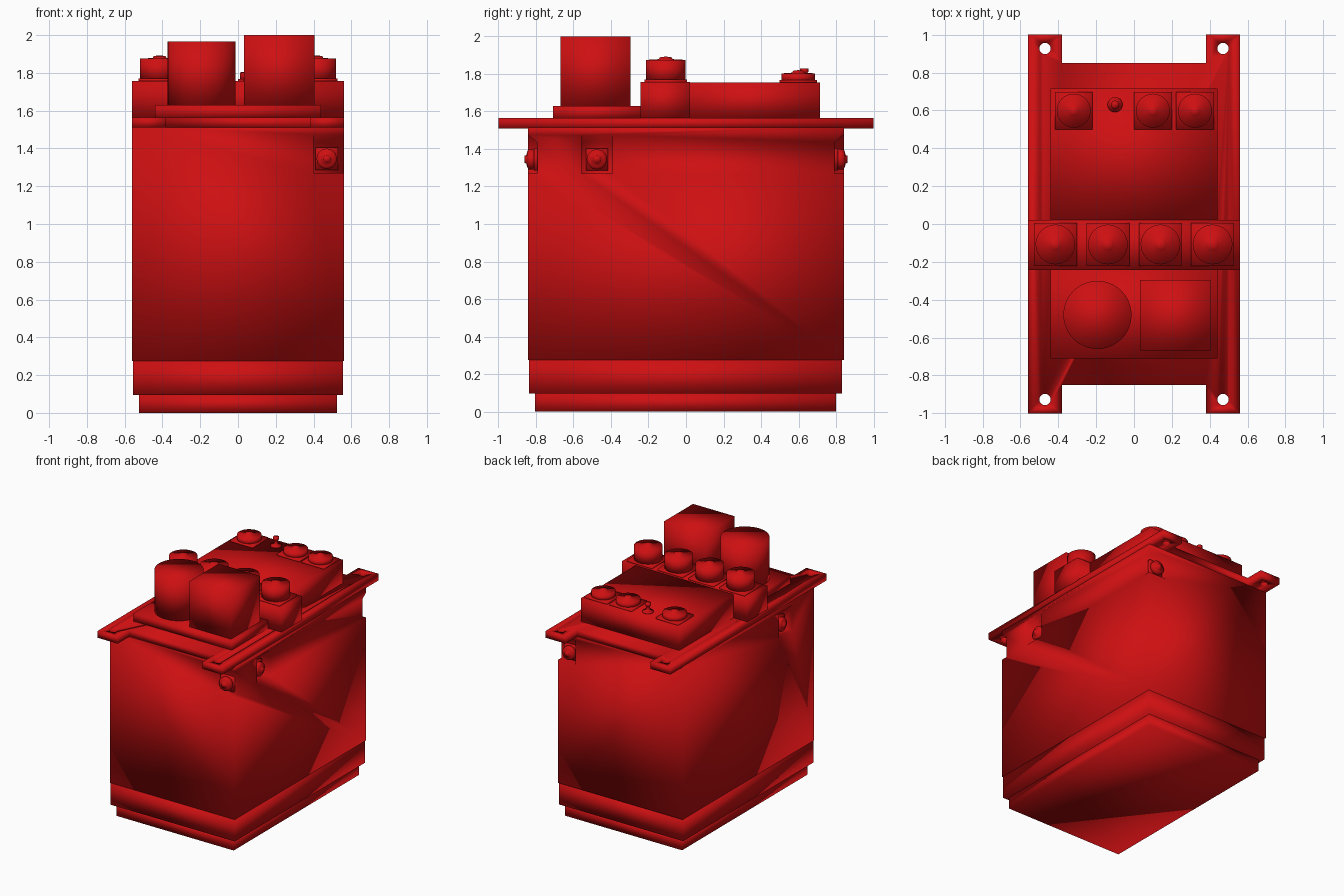
import bpy
import bmesh
from math import cos, sin, pi
from mathutils import Matrix, Vector

cube = bpy.data.objects.get("Cube")
if cube:
    bpy.data.objects.remove(cube, do_unlink=True)

red = bpy.data.materials.new("red enamel")
red.use_nodes = True
colour = (0.62, 0.005, 0.006, 1)
red.diffuse_color = colour
red.node_tree.nodes["Principled BSDF"].inputs["Base Color"].default_value = colour


def finish(name, bm, smooth=True):
    bmesh.ops.recalc_face_normals(bm, faces=bm.faces)
    mesh = bpy.data.meshes.new(name)
    bm.to_mesh(mesh)
    bm.free()
    mesh.materials.append(red)
    for p in mesh.polygons:
        p.use_smooth = smooth
    obj = bpy.data.objects.new(name, mesh)
    bpy.context.collection.objects.link(obj)
    return obj


def box(name, x0, x1, y0, y1, z0, z1):
    bm = bmesh.new()
    bmesh.ops.create_cube(bm, size=1)
    for v in bm.verts:
        v.co = Vector(((x0 + x1) / 2 + v.co.x * (x1 - x0),
                       (y0 + y1) / 2 + v.co.y * (y1 - y0),
                       (z0 + z1) / 2 + v.co.z * (z1 - z0)))
    return finish(name, bm)


def prism(name, outline, direction):
    """Extrude a closed 3D outline along a vector."""
    bm = bmesh.new()
    face = bm.faces.new([bm.verts.new(p) for p in outline])
    new = bmesh.ops.extrude_face_region(bm, geom=[face])["geom"]
    bmesh.ops.translate(bm, vec=direction,
                        verts=[g for g in new if isinstance(g, bmesh.types.BMVert)])
    return finish(name, bm)


def lathe(name, profile, matrix, sides=32):
    """Turn (radius, height) pairs into a capped round part."""
    bm = bmesh.new()
    rings = [[bm.verts.new((r * cos(2 * pi * i / sides), r * sin(2 * pi * i / sides), h))
              for i in range(sides)] for r, h in profile]
    for a, b in zip(rings, rings[1:]):
        for i in range(sides):
            j = (i + 1) % sides
            bm.faces.new((a[i], a[j], b[j], b[i]))
    bm.faces.new(rings[0])
    bm.faces.new(rings[-1])
    bmesh.ops.remove_doubles(bm, verts=bm.verts, dist=0.00001)
    bm.transform(matrix)
    return finish(name, bm)


def cut(target, cutter):
    mod = target.modifiers.new("cut", "BOOLEAN")
    mod.operation = "DIFFERENCE"
    mod.solver = "EXACT"
    mod.object = cutter
    cutter.hide_render = True
    cutter.hide_set(True)


# Tank and stepped foot
box("foot", -0.525, 0.525, -0.805, 0.8, 0, 0.097)
box("lower_band", -0.557, 0.557, -0.838, 0.832, 0.095, 0.275)
body = box("body", -0.56, 0.56, -0.843, 0.843, 0.274, 1.515)

# Bolted pockets: name, face origin, outward angle, half widths, depth
pockets = [("front", (0.47, -0.843), -pi / 2, 0.07, 0.14, 0.05),
           ("back", (0.47, 0.843), pi / 2, 0.14, 0.07, 0.05),
           ("left", (0.56, -0.475), 0, 0.083, 0.083, 0.07),
           ("right", (-0.56, -0.475), pi, 0.083, 0.083, 0.07)]
for side, (px, py), angle, low, high, depth in pockets:
    place = Matrix.Translation((px, py, 0)) @ Matrix.Rotation(angle, 4, "Z")
    section = [(0.02, 1.27), (-depth, 1.27), (-depth, 1.435), (0, 1.475), (0.02, 1.475)]
    cutter = prism(side + "_pocket_cutter",
                   [place @ Vector((d, -low, z)) for d, z in section],
                   place.to_3x3() @ Vector((0, low + high, 0)))
    cut(body, cutter)
    outward = place @ Matrix.Translation((-depth, 0, 1.345)) @ Matrix.Rotation(pi / 2, 4, "Y")
    lathe(side + "_bolt_plate", [(0.083, -0.01), (0.083, 0.018)],
          outward @ Matrix.Rotation(pi / 4, 4, "Z"), 4)
    lathe(side + "_bolt", [(0.055, 0.01), (0.055, 0.045), (0.04, 0.055),
                           (0.022, 0.058), (0.02, 0.068)], outward, 12)

# Lid with four drilled corner tabs
quarter = [(0.56, 1), (0.38, 1), (0.38, 0.85)]
outline = []
for sx, sy in ((1, 1), (-1, 1), (-1, -1), (1, -1)):
    points = [(sx * x, sy * y, 1.51) for x, y in quarter]
    outline += points if sx == sy else points[::-1]
lid = prism("lid", outline, (0, 0, 0.055))
for sx in (-1, 1):
    for sy in (-1, 1):
        cut(lid, lathe("tab_hole_cutter", [(0.03, 1.4), (0.03, 1.7)],
                       Matrix.Translation((sx * 0.47, sy * 0.927, 0)), 20))

# Raised platforms on the lid
box("front_platform", -0.44, 0.44, -0.71, -0.23, 1.56, 1.63)
box("terminal_block", -0.56, 0.56, -0.243, 0.02, 1.56, 1.757)
box("rear_platform", -0.44, 0.44, 0.01, 0.715, 1.56, 1.755)

# Capacitor can and square relay
lathe("round_can", [(0.18, 1.625), (0.18, 1.965)], Matrix.Translation((-0.193, -0.48, 0)), 40)
box("square_can", 0.033, 0.405, -0.668, -0.295, 1.625, 2)


def terminal(name, x, y, half, radius, base, height):
    box(name + "_base", x - half, x + half, y - half, y + half, base - 0.005, base + 0.013)
    lathe(name, [(radius, base), (radius, base + height), (radius * 0.35, base + height + 0.004),
                 (radius * 0.3, base + height + 0.014), (0, base + height + 0.018)],
          Matrix.Translation((x, y, 0)))


# Tall front terminals and low rear terminals
for x in (-0.415, -0.138, 0.14, 0.415):
    terminal("tall_terminal", x, -0.108, 0.113, 0.105, 1.757, 0.118)
for x in (-0.318, 0.1, 0.322):
    terminal("low_terminal", x, 0.598, 0.1, 0.09, 1.755, 0.048)

# Small ground pin
lathe("ground_pin", [(0.04, 1.75), (0.04, 1.765), (0.016, 1.772), (0.016, 1.805),
                     (0.022, 1.81), (0.022, 1.83)], Matrix.Translation((-0.1, 0.63, 0)), 16)
